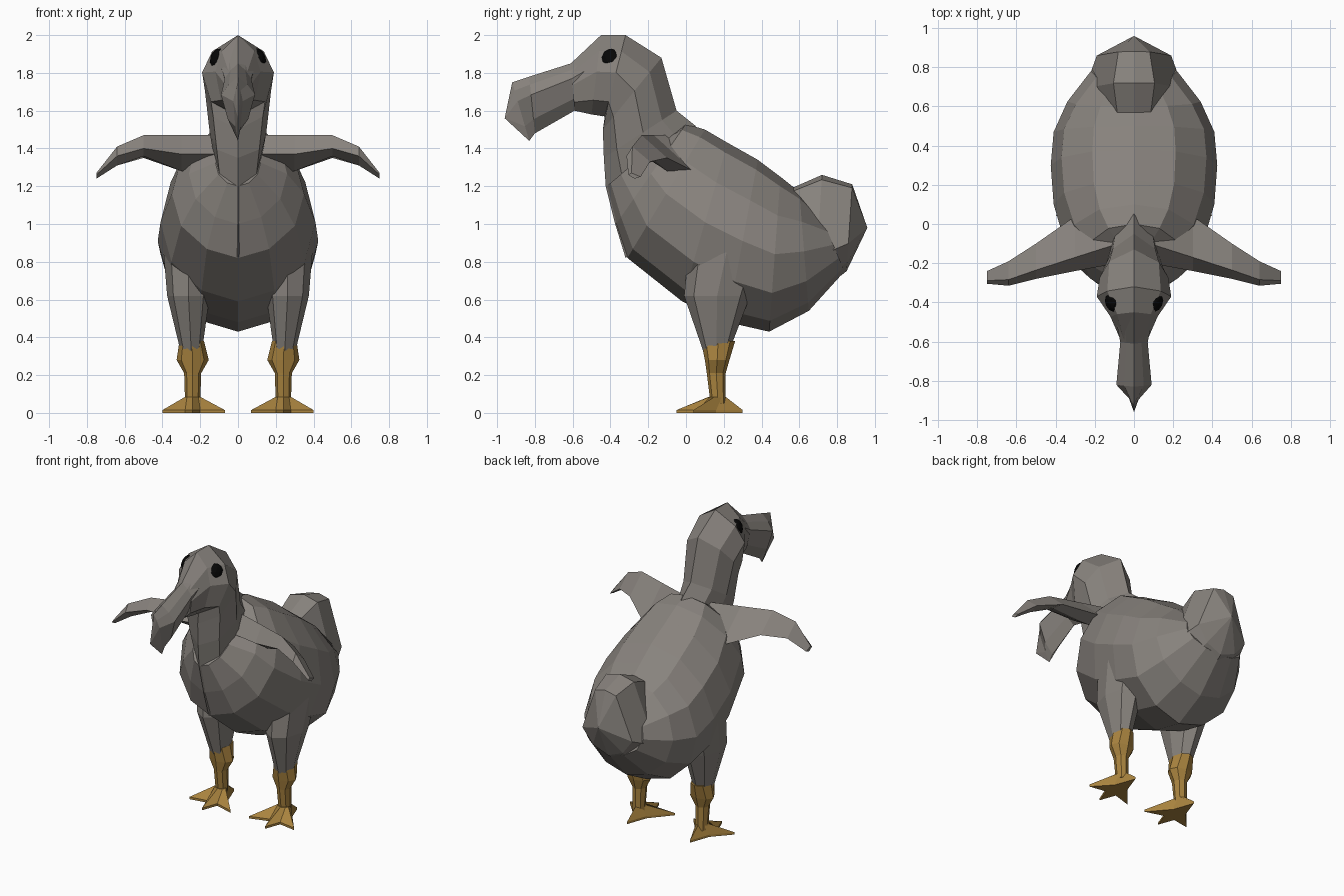
import bpy
import bmesh
import math
from mathutils import Vector

if "Cube" in bpy.data.objects:
    bpy.data.objects.remove(bpy.data.objects["Cube"], do_unlink=True)


def material(name, rgb):
    mat = bpy.data.materials.new(name)
    mat.use_nodes = True
    mat.diffuse_color = (*rgb, 1)
    mat.node_tree.nodes["Principled BSDF"].inputs["Base Color"].default_value = (*rgb, 1)
    return mat


GREY = material("feather_grey", (0.245, 0.225, 0.205))
OCHRE = material("leg_ochre", (0.4, 0.23, 0.05))
BLACK = material("eye_black", (0.002, 0.002, 0.002))


def loft(name, rings, mat):
    """Skin a list of equal-sized point rings and cap both ends."""
    n = len(rings[0])
    verts = [p for ring in rings for p in ring]
    faces = [tuple(range(n)), tuple(range(len(verts) - n, len(verts)))]
    for r in range(len(rings) - 1):
        for i in range(n):
            j = (i + 1) % n
            faces.append((r * n + i, r * n + j, (r + 1) * n + j, (r + 1) * n + i))
    mesh = bpy.data.meshes.new(name)
    mesh.from_pydata(verts, [], faces)
    mesh.materials.append(mat)
    bpy.context.collection.objects.link(bpy.data.objects.new(name, mesh))
    # weld collapsed tips and fix the normals
    bm = bmesh.new()
    bm.from_mesh(mesh)
    bmesh.ops.remove_doubles(bm, verts=bm.verts, dist=0.0005)
    bmesh.ops.recalc_face_normals(bm, faces=bm.faces)
    bm.to_mesh(mesh)
    bm.free()


def spine_ring(section, y_top, z_top, y_low, z_low, half_width):
    """Symmetric ring hung between a top and a bottom centre-line point."""
    top, low = Vector((0, y_top, z_top)), Vector((0, y_low, z_low))
    right = [top.lerp(low, t) + Vector((w * half_width, 0, 0)) for w, t in section]
    left = [Vector((-p.x, p.y, p.z)) for p in right[-2:0:-1]]
    return right + left


def box_ring(x0, x1, y0, y1, z, sides=8):
    """Horizontal elliptical ring filling a rectangle."""
    cx, cy = (x0 + x1) / 2, (y0 + y1) / 2
    return [Vector((cx + (x1 - x0) / 2 * math.cos(a), cy + (y1 - y0) / 2 * math.sin(a), z))
            for a in (math.tau * i / sides for i in range(sides))]


def mirrored(name, rings, mat):
    for side, sign in (("left", 1), ("right", -1)):
        loft(side + "_" + name, [[Vector((p.x * sign, p.y, p.z)) for p in r] for r in rings], mat)


ROUND = [(0, 0), (.5, .06), (.87, .25), (1, .5), (.86, .75), (.47, .93), (0, 1)]
BEAK = [(0, 0), (.55, .14), (1, .32), (.6, .75), (0, 1)]
CREST = [(0, 0), (.72, .2), (1, .46), (.75, .82), (0, 1)]
FAN = [(0, 0), (.42, .04), (1, .68), (.6, .9), (0, 1)]

# plump body, chest to rump
body = [
    (-.12, 1.45, -.42, 1.2, .12),
    (0, 1.53, -.37, 1.0, .26),
    (.1, 1.5, -.31, .82, .35),
    (.22, 1.43, -.02, .59, .41),
    (.38, 1.34, .22, .48, .425),
    (.5, 1.25, .44, .43, .41),
    (.6, 1.17, .65, .54, .34),
    (.72, 1.03, .84, .75, .22),
]
loft("body", [spine_ring(ROUND, *r) for r in body], GREY)

# upturned stub tail
tail = [
    (.56, 1.19, .5, .7, .2),
    (.72, 1.26, .68, .62, .25),
    (.88, 1.21, .85, .75, .19),
    (.96, .98, .96, .98, 0),
]
loft("tail", [spine_ring(FAN, *r) for r in tail], GREY)

# hooked beak
beak = [
    (-.96, 1.56, -.96, 1.56, 0),
    (-.92, 1.75, -.83, 1.44, .025),
    (-.83, 1.78, -.8, 1.48, .09),
    (-.61, 1.85, -.59, 1.6, .07),
    (-.45, 2.0, -.44, 1.57, .1),
]
loft("beak", [spine_ring(BEAK, *r) for r in beak], GREY)

# head and neck, running down into a keeled breast
head = [
    (-.61, 1.85, -.59, 1.6, .065),
    (-.45, 2.0, -.5, 1.58, .12),
    (-.32, 2.0, -.43, 1.57, .19),
    (-.13, 1.88, -.44, 1.5, .175),
    (-.05, 1.6, -.435, 1.35, .15),
    (.05, 1.52, -.425, 1.2, .13),
    (.15, 1.3, -.375, 1.0, .1),
    (.1, 1.1, -.32, .82, .05),
]
loft("head_and_neck", [spine_ring(CREST, *r) for r in head], GREY)

# drooping wings: x, front y/z, back y/z, top z, bottom z
wing = [
    (.08, -.2, 1.37, .2, 1.42, 1.47, 1.25),
    (.3, -.24, 1.37, .04, 1.28, 1.47, 1.28),
    (.5, -.28, 1.4, -.1, 1.35, 1.47, 1.36),
    (.64, -.315, 1.36, -.19, 1.33, 1.41, 1.31),
    (.75, -.305, 1.26, -.24, 1.25, 1.27, 1.24),
]
mirrored("wing", [[Vector((x, fy, fz)), Vector((x, fy + (by - fy) * .25, top)),
                   Vector((x, by, bz)), Vector((x, (fy + by) / 2, low))]
                  for x, fy, fz, by, bz, top, low in wing], GREY)

# feathered thighs
thigh = [
    (.12, .4, .02, .44, .92),
    (.15, .375, -.01, .34, .62),
    (.19, .305, .09, .23, .33),
]
mirrored("thigh", [box_ring(*r) for r in thigh], GREY)

# scaly shins with a knobbly joint
shin = [
    (.18, .31, .08, .26, .38),
    (.155, .325, .1, .23, .28),
    (.195, .285, .11, .21, .21),
    (.2, .28, .13, .21, .05),
]
mirrored("shin", [box_ring(*r) for r in shin], OCHRE)

# clawed feet: three front toes and a heel spur
outline = [(.4, .04), (.29, .16), (.24, .3), (.19, .16),
           (.07, .02), (.2, .06), (.24, -.05), (.28, .06)]
ankle = [(.28, .15), (.27, .19), (.24, .21), (.21, .19),
         (.2, .15), (.21, .13), (.24, .12), (.27, .13)]
mirrored("foot", [[Vector((x, y, 0)) for x, y in outline],
                  [Vector((x, y, .015)) for x, y in outline],
                  [Vector((x, y, .085)) for x, y in ankle]], OCHRE)

# bulging eyes, turned slightly forward
for side, sign in (("left", 1), ("right", -1)):
    bpy.ops.mesh.primitive_ico_sphere_add(subdivisions=2, radius=1, location=(sign * .108, -.4, 1.877))
    eye = bpy.context.object
    eye.name = side + "_eye"
    eye.scale = (.036, .052, .055)
    eye.rotation_euler = (0, sign * math.radians(-20), sign * math.radians(-25))
    eye.data.materials.append(BLACK)
